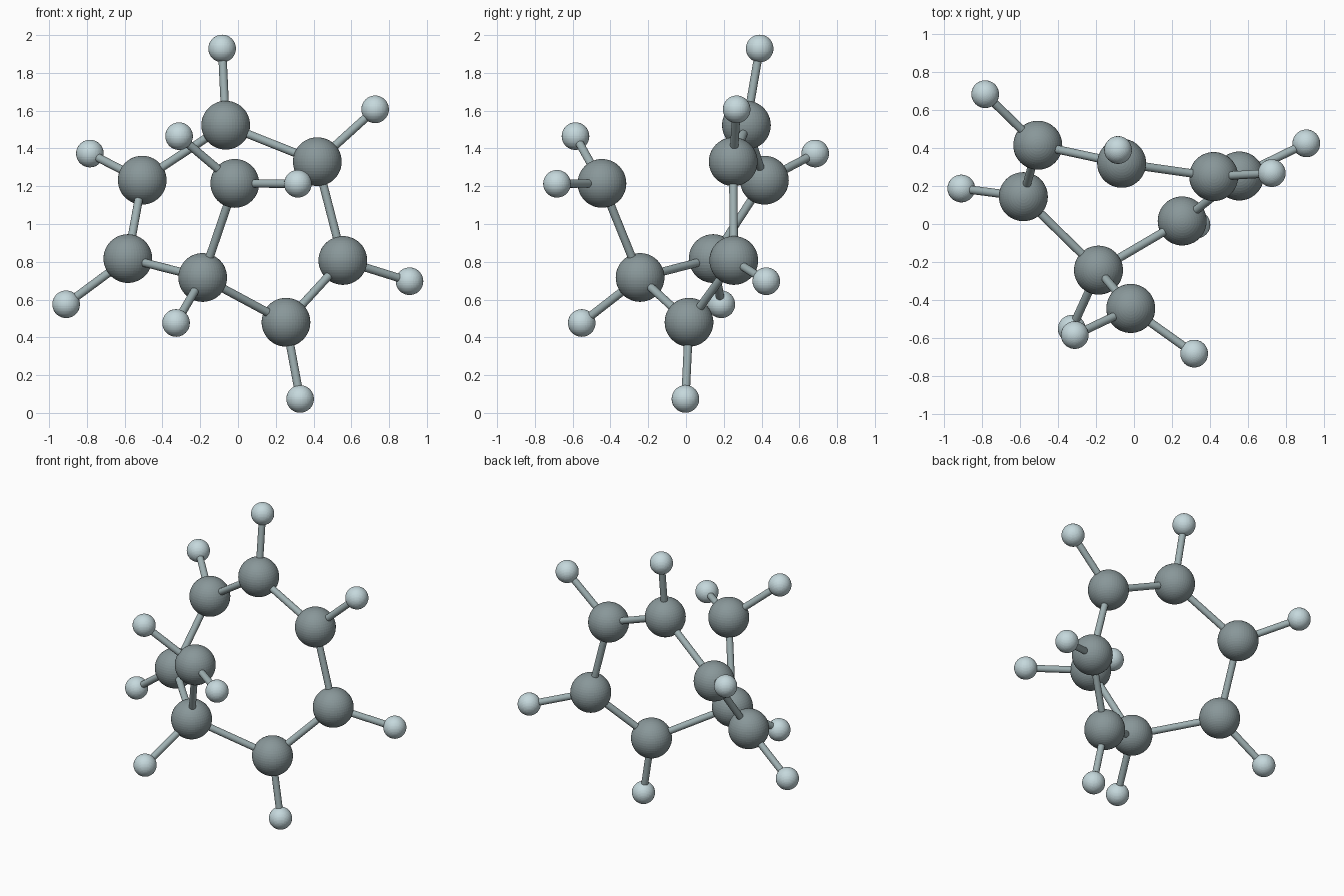
import bpy
from mathutils import Vector

if "Cube" in bpy.data.objects:
    bpy.data.objects.remove(bpy.data.objects["Cube"])

# Atom centres: seven-membered carbon ring (0-6) plus one side carbon (7)
CARBONS = [
    (-0.065, 0.32, 1.523), (0.42, 0.25, 1.33), (0.555, 0.253, 0.807),
    (0.254, 0.016, 0.48), (-0.187, -0.243, 0.717), (-0.583, 0.144, 0.817),
    (-0.507, 0.415, 1.232), (-0.017, -0.445, 1.215),
]
# Hydrogens: index of the carbon each one hangs on, and its centre
HYDROGENS = [
    (0, (-0.084, 0.39, 1.929)), (1, (0.726, 0.268, 1.607)),
    (2, (0.908, 0.425, 0.697)), (3, (0.329, -0.003, 0.074)),
    (4, (-0.328, -0.552, 0.476)), (5, (-0.91, 0.187, 0.575)),
    (6, (-0.784, 0.684, 1.373)), (7, (-0.312, -0.585, 1.465)),
    (7, (0.317, -0.683, 1.213)),
]
CARBON_R, HYDROGEN_R, BOND_R = 0.129, 0.073, 0.022


def material(name, color):
    mat = bpy.data.materials.new(name)
    mat.diffuse_color = (*color, 1)
    mat.use_nodes = True
    mat.node_tree.nodes["Principled BSDF"].inputs["Base Color"].default_value = mat.diffuse_color
    return mat


carbon_mat = material("carbon_grey", (0.25, 0.31, 0.32))
hydrogen_mat = material("hydrogen_pale", (0.56, 0.69, 0.72))
bond_mat = material("bond_grey", (0.35, 0.44, 0.45))


def atom(name, centre, radius, mat):
    bpy.ops.mesh.primitive_uv_sphere_add(
        segments=48, ring_count=24, radius=radius, location=centre)
    obj = bpy.context.object
    obj.name = name
    obj.data.materials.append(mat)


def bond(name, a, b):
    a, b = Vector(a), Vector(b)
    bpy.ops.mesh.primitive_cylinder_add(
        vertices=24, radius=BOND_R, depth=(b - a).length, location=(a + b) / 2,
        rotation=(b - a).to_track_quat('Z', 'Y').to_euler())
    obj = bpy.context.object
    obj.name = name
    obj.data.materials.append(bond_mat)
    bpy.ops.object.shade_smooth_by_angle()


# Carbon atoms
for i, c in enumerate(CARBONS):
    atom(f"carbon_atom_{i + 1}", c, CARBON_R, carbon_mat)

# Ring bonds and the side bond
for i in range(7):
    bond(f"ring_bond_{i + 1}", CARBONS[i], CARBONS[(i + 1) % 7])
bond("side_bond", CARBONS[4], CARBONS[7])

# Hydrogen atoms with their bonds
for i, (parent, h) in enumerate(HYDROGENS):
    atom(f"hydrogen_atom_{i + 1}", h, HYDROGEN_R, hydrogen_mat)
    bond(f"hydrogen_bond_{i + 1}", CARBONS[parent], h)
